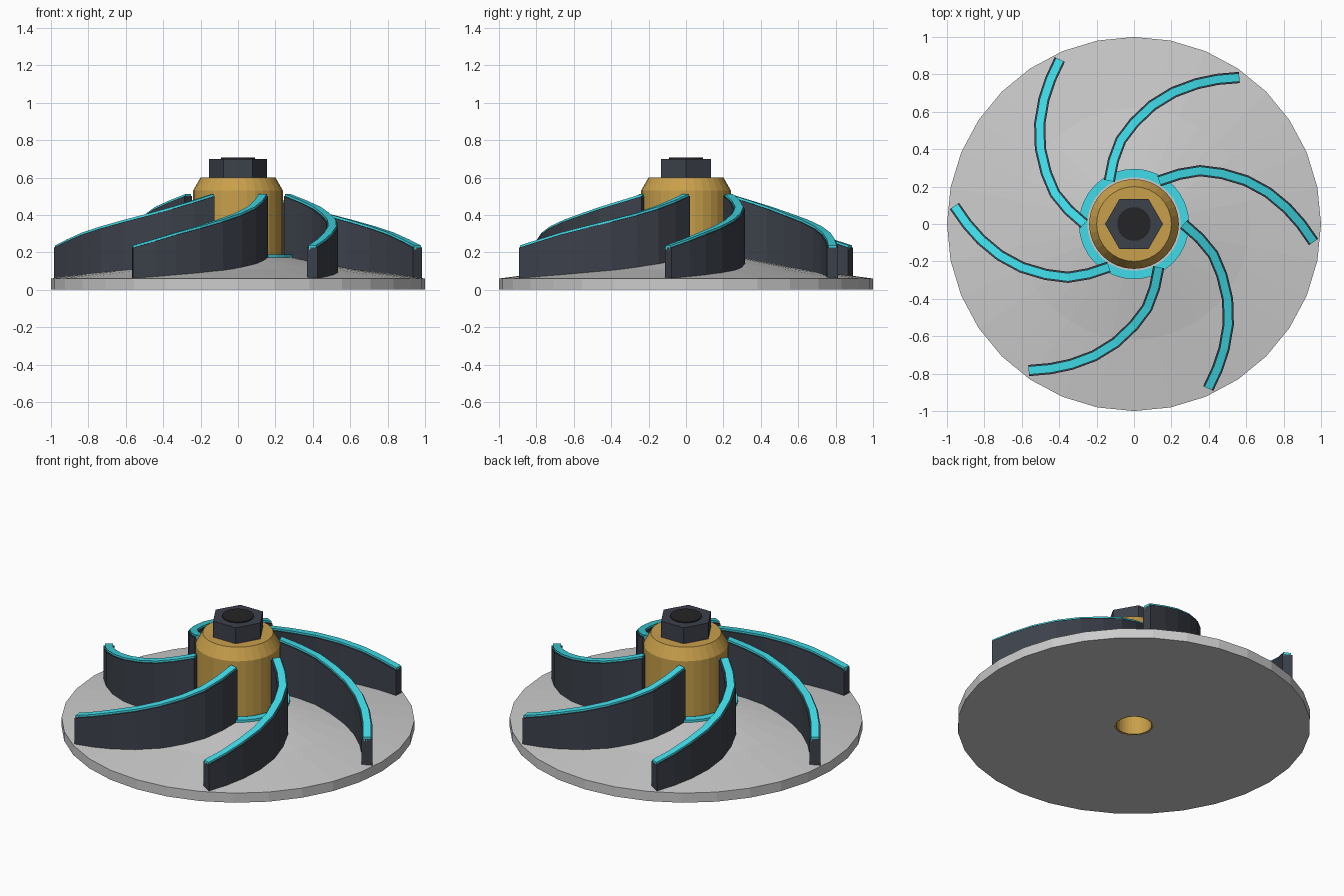
import bpy, bmesh, math
from mathutils import Vector, Matrix

if "Cube" in bpy.data.objects:
    bpy.data.objects.remove(bpy.data.objects["Cube"])


def material(name, color):
    m = bpy.data.materials.new(name)
    m.diffuse_color = (*color, 1)
    m.use_nodes = True
    m.node_tree.nodes["Principled BSDF"].inputs["Base Color"].default_value = m.diffuse_color
    return m


DARK = material("dark_metal", (0.045, 0.052, 0.068))
CYAN = material("cyan_trim", (0.05, 0.72, 0.82))
GOLD = material("brass", (0.58, 0.35, 0.07))
BLACK = material("black_steel", (0.018, 0.018, 0.02))
GREY = material("light_alloy", (0.62, 0.63, 0.64))


def finish(name, bm, mat):
    bmesh.ops.recalc_face_normals(bm, faces=bm.faces)
    me = bpy.data.meshes.new(name)
    bm.to_mesh(me)
    bm.free()
    me.materials.append(mat)
    ob = bpy.data.objects.new(name, me)
    bpy.context.collection.objects.link(ob)
    return ob


def lathe(name, profile, mat, sides=32):
    """Spin a closed (radius, z) loop around z."""
    bm = bmesh.new()
    rings = []
    for i in range(sides):
        a = math.tau * i / sides
        rings.append([bm.verts.new((r * math.cos(a), r * math.sin(a), z)) for r, z in profile])
    n = len(profile)
    for i in range(sides):
        p, q = rings[i], rings[(i + 1) % sides]
        for j in range(n):
            k = (j + 1) % n
            bm.faces.new((p[j], q[j], q[k], p[k]))
    return finish(name, bm, mat)


def cylinder(name, sides, radius, z0, z1, mat, turn=0):
    bm = bmesh.new()
    bmesh.ops.create_cone(bm, cap_ends=True, segments=sides, radius1=radius, radius2=radius,
                          depth=z1 - z0,
                          matrix=Matrix.Translation((0, 0, (z0 + z1) / 2)) @ Matrix.Rotation(turn, 4, 'Z'))
    return finish(name, bm, mat)


def sweep(name, path, width, zspans, turn, mat):
    """Wall along a plan path, with a (bottom, top) height at each point."""
    bm = bmesh.new()
    rows = []
    for i, p in enumerate(path):
        d = (path[min(i + 1, len(path) - 1)] - path[max(i - 1, 0)]).normalized()
        s = Vector((-d.y, d.x)) * width / 2
        lo, hi = zspans[i]
        rows.append([bm.verts.new((*xy, z)) for xy, z in
                     ((p + s, lo), (p - s, lo), (p - s, hi), (p + s, hi))])
    for a, b in zip(rows, rows[1:]):
        for j in range(4):
            k = (j + 1) % 4
            bm.faces.new((a[j], a[k], b[k], b[j]))
    bm.faces.new(rows[0])
    bm.faces.new(rows[-1])
    bmesh.ops.rotate(bm, verts=bm.verts, matrix=Matrix.Rotation(turn, 3, 'Z'))
    return finish(name, bm, mat)


# Back plate, sloping up to the hub
lathe("back_plate", [(0.11, 0), (1, 0), (1, 0.06), (0.62, 0.11), (0.26, 0.18), (0.11, 0.18)], GREY)

# Hub with bore and chamfered top
lathe("hub", [(0.1, 0.002), (0.24, 0.002), (0.24, 0.53), (0.2, 0.6), (0.1, 0.6)], GOLD)

# Trim ring around the hub base
lathe("hub_ring", [(0.25, 0.15), (0.295, 0.15), (0.295, 0.188), (0.25, 0.188)], CYAN)

# Hex nut and shaft end
cylinder("hex_nut", 6, 0.155, 0.6, 0.7, DARK, math.pi / 2)
cylinder("shaft_end", 24, 0.09, 0.6, 0.706, BLACK)

# Six curved blades with trim strips on their top edges
plan = [Vector(p) for p in ((0.134, 0.23), (0.241, 0.266), (0.353, 0.285), (0.471, 0.27),
                            (0.599, 0.232), (0.717, 0.168), (0.818, 0.084), (0.893, 0),
                            (0.96, -0.096))]
last = len(plan) - 1
tops = [0.5 - 0.275 * i / last for i in range(last + 1)]
bases = [0.1 - 0.05 * i / last for i in range(last + 1)]
for n in range(6):
    turn = n * math.pi / 3
    sweep(f"blade_{n + 1}", plan, 0.06, list(zip(bases, tops)), turn, DARK)
    sweep(f"blade_trim_{n + 1}", plan, 0.044, [(t - 0.01, t + 0.012) for t in tops], turn, CYAN)
